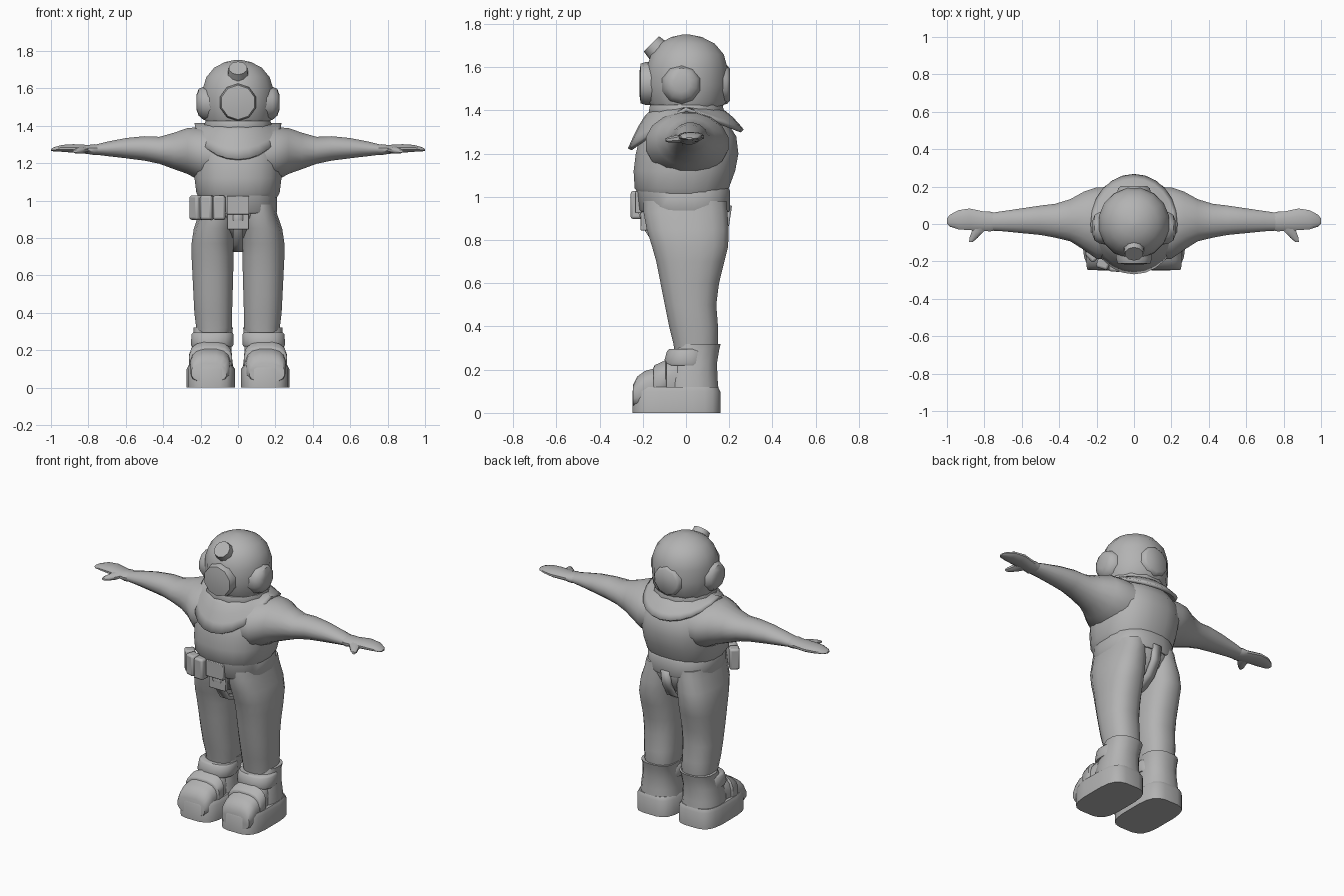
import bpy, bmesh, math
from mathutils import Vector

cube = bpy.data.objects.get("Cube")
if cube:
    bpy.data.objects.remove(cube, do_unlink=True)

grey = bpy.data.materials.new("plain_grey")
grey.use_nodes = True
colour = (0.45, 0.45, 0.45, 1)
grey.diffuse_color = colour
grey.node_tree.nodes["Principled BSDF"].inputs["Base Color"].default_value = colour
parts = []


def finish(name, bm):
    """Turn a bmesh into a named grey object."""
    bmesh.ops.recalc_face_normals(bm, faces=bm.faces)
    mesh = bpy.data.meshes.new(name)
    bm.to_mesh(mesh)
    bm.free()
    mesh.materials.append(grey)
    obj = bpy.data.objects.new(name, mesh)
    bpy.context.collection.objects.link(obj)
    parts.append(obj)
    return obj


def bridge(bm, rings, cap=True):
    """Skin a list of closed vertex rings."""
    for low, high in zip(rings, rings[1:]):
        for i in range(len(low)):
            j = i - 1
            bm.faces.new((low[j], low[i], high[i], high[j]))
    if cap:
        bm.faces.new(rings[0])
        bm.faces.new(rings[-1])


def loft(name, axis, sections, sides=16, power=2.0, side=1):
    """Skin rounded sections (position, low a, high a, low b, high b) along an axis."""
    order = {"x": (2, 0, 1), "y": (0, 2, 1), "z": (0, 1, 2)}[axis]
    bm = bmesh.new()
    rings = []
    for pos, a0, a1, b0, b1 in sections:
        ring = []
        for i in range(sides):
            t = math.tau * (i + 0.5) / sides
            c, s = math.cos(t), math.sin(t)
            a = (a0 + a1) / 2 + (a1 - a0) / 2 * math.copysign(abs(c) ** (2 / power), c)
            b = (b0 + b1) / 2 + (b1 - b0) / 2 * math.copysign(abs(s) ** (2 / power), s)
            local = (a, b, pos)
            x, y, z = (local[k] for k in order)
            ring.append(bm.verts.new((x * side, y, z)))
        rings.append(ring)
    bridge(bm, rings)
    return finish(name, bm)


def pair(name, axis, sections, **options):
    """Make left (+x) and right copies of a loft."""
    for label, side in (("left", 1), ("right", -1)):
        loft(f"{label}_{name}", axis, sections, side=side, **options)


def sym(pos, half, b0, b1):
    return (pos, -half, half, b0, b1)


def disc(pos, radius, a, b):
    return (pos, a - radius, a + radius, b - radius, b + radius)


# Torso and hips
loft("torso", "z", [
    sym(1.0, .2, -.21, .18), sym(1.04, .225, -.24, .2), sym(1.12, .235, -.245, .23),
    sym(1.2, .24, -.235, .245), sym(1.28, .235, -.215, .235),
    sym(1.35, .2, -.165, .19), sym(1.39, .16, -.13, .14)], sides=20, power=2.4)
loft("hips", "z", [
    sym(.8, .04, -.1, .12), sym(.85, .13, -.15, .17),
    sym(.92, .2, -.19, .195), sym(.98, .2, -.2, .19)], power=2.4)
loft("belt", "z", [sym(.93, .205, -.21, .2), sym(.94, .21, -.22, .205),
                   sym(1.03, .21, -.23, .205), sym(1.04, .2, -.22, .2)],
     sides=20, power=2.5)

# Arms
pair("arm", "x", [
    (.1, -.19, .2, 1.1, 1.38), (.2, -.19, .2, 1.1, 1.395),
    (.27, -.14, .175, 1.14, 1.39), (.34, -.095, .135, 1.165, 1.365),
    (.42, -.075, .11, 1.195, 1.342), (.5, -.06, .1, 1.212, 1.345),
    (.6, -.05, .085, 1.225, 1.335), (.7, -.04, .07, 1.237, 1.315),
    (.78, -.035, .058, 1.247, 1.295)])

# Gloves with a cuff, mitten and thumb
pair("glove", "x", [
    (.74, -.035, .06, 1.245, 1.3), (.77, -.042, .068, 1.242, 1.302),
    (.8, -.038, .068, 1.248, 1.298), (.88, -.035, .085, 1.255, 1.302),
    (.94, -.03, .075, 1.26, 1.298), (.985, -.015, .05, 1.262, 1.285),
    (1.0, .0, .03, 1.266, 1.276)], sides=12)
pair("thumb", "y", [
    (.0, .78, .87, 1.255, 1.295), (-.04, .8, .87, 1.25, 1.288),
    (-.075, .835, .882, 1.25, 1.28), (-.095, .86, .882, 1.255, 1.272)], sides=8)

# Trouser legs
pair("leg", "z", [
    (.25, .045, .22, -.05, .14), (.32, .03, .225, -.06, .15),
    (.4, .03, .235, -.08, .15), (.5, .027, .24, -.1, .142),
    (.6, .024, .245, -.12, .155), (.7, .022, .25, -.14, .18),
    (.77, .022, .25, -.16, .198), (.85, .015, .238, -.185, .2),
    (.93, .01, .21, -.2, .195), (.98, .01, .2, -.2, .19)], power=2.4)

# Boots: thick sole, rounded toe, ankle shaft and straps
pair("boot_sole", "z", [
    (0, .015, .275, -.25, .16), (.1, .015, .275, -.25, .16),
    (.12, .03, .265, -.24, .15)], sides=20, power=3.6)
pair("boot_toe", "y", [
    (-.245, .06, .25, .03, .13), (-.225, .045, .255, .02, .17),
    (-.19, .04, .258, .02, .195), (-.13, .038, .256, .02, .212),
    (-.08, .04, .25, .02, .245), (-.02, .05, .24, .02, .26),
    (.08, .05, .23, .02, .2)], power=2.8)
pair("boot_shaft", "z", [
    (.08, .02, .265, -.1, .155), (.16, .03, .258, -.1, .148),
    (.23, .035, .245, -.075, .145), (.29, .03, .238, -.055, .155),
    (.32, .025, .24, -.03, .162)], power=2.4)
pair("ankle_strap", "z", [
    (.22, .028, .25, -.1, .1), (.23, .022, .254, -.105, .1),
    (.285, .022, .25, -.09, .1), (.295, .03, .24, -.08, .09)], power=2.4)
pair("instep_strap", "y", [
    (-.15, .036, .26, .06, .213), (-.145, .03, .264, .06, .222),
    (-.095, .03, .262, .06, .245), (-.09, .036, .256, .06, .242)], power=2.8)

# Diving helmet with neck ring
loft("helmet", "z", [
    sym(1.4, .165, -.15, .155), sym(1.44, .185, -.175, .19),
    sym(1.52, .192, -.19, .197), sym(1.6, .192, -.185, .195),
    sym(1.66, .172, -.165, .178), sym(1.71, .13, -.125, .135),
    sym(1.74, .072, -.07, .075), sym(1.752, .015, -.015, .015)], sides=16)
loft("neck_ring", "z", [
    sym(1.385, .185, -.175, .18), sym(1.4, .187, -.178, .182),
    sym(1.425, .18, -.172, .175), sym(1.43, .17, -.16, .165)], sides=12)

# Helmet windows: front, rear, both sides and the small upper one
loft("front_window", "y", [
    disc(-.12, .1, 0, 1.525), disc(-.185, .1, 0, 1.525),
    disc(-.21, .092, 0, 1.525), disc(-.216, .05, 0, 1.525)], sides=10)
loft("rear_plate", "y", [
    disc(.13, .1, 0, 1.52), disc(.19, .09, 0, 1.52),
    disc(.203, .075, 0, 1.52)], sides=10)
pair("side_window", "x", [
    disc(.13, .1, -.02, 1.52), disc(.185, .088, -.02, 1.52),
    disc(.21, .072, -.02, 1.525), disc(.222, .04, -.02, 1.525)], sides=10)
bm = bmesh.new()
bmesh.ops.create_cone(bm, cap_ends=True, segments=10, radius1=.062, radius2=.05, depth=.085)
upper = finish("upper_window", bm)
upper.location = (0, -.13, 1.678)
upper.rotation_euler.x = math.radians(45)

# Breastplate collar: a saddle that droops at chest and back
bm = bmesh.new()
rings = []
for step in range(5):
    t = step / 4
    ring = []
    for i in range(24):
        a = math.tau * i / 24
        s = math.sin(a)
        drop = (.185 if s < 0 else .1) * abs(s)
        ring.append(bm.verts.new((
            math.cos(a) * (.16 + .07 * t),
            s * (.145 + .115 * t ** .85),
            1.405 - drop * t ** 1.25)))
    rings.append(ring)
bridge(bm, rings, cap=False)
collar = finish("breastplate_collar", bm)
solid = collar.modifiers.new("thickness", "SOLIDIFY")
solid.thickness = .02
solid.offset = 0


# Crotch strap looping from the buckle under to the back of the belt
def ribbon(name, path, half_width, thickness):
    bm = bmesh.new()
    rows = [[bm.verts.new((x, y, z)) for x in (-half_width, half_width)] for y, z in path]
    for a, b in zip(rows, rows[1:]):
        bm.faces.new((a[0], a[1], b[1], b[0]))
    obj = finish(name, bm)
    mod = obj.modifiers.new("thickness", "SOLIDIFY")
    mod.thickness = thickness
    mod.offset = 0


ribbon("crotch_strap", [(-.22, .96), (-.19, .86), (-.13, .77), (-.04, .735),
                        (.06, .74), (.14, .79), (.19, .87), (.203, .96)], .028, .02)


# Bevelled boxes for the buckle and belt pouches
def box(name, centre, size, turn=0, bevel=.012):
    bm = bmesh.new()
    bmesh.ops.create_cube(bm, size=1)
    bmesh.ops.scale(bm, vec=Vector(size), verts=bm.verts)
    obj = finish(name, bm)
    obj.location = centre
    obj.rotation_euler.z = math.radians(turn)
    mod = obj.modifiers.new("soft_edges", "BEVEL")
    mod.width = bevel
    mod.segments = 2


box("belt_buckle", (0, -.22, .975), (.12, .03, .1), bevel=.004)
box("crotch_plate", (0, -.195, .89), (.115, .03, .09), bevel=.004)
for name, x, y, turn in (("inner_pouch", -.1, -.225, -4), ("middle_pouch", -.165, -.21, -18),
                         ("outer_pouch", -.22, -.165, -50)):
    box(name, (x, y, .962), (.066, .06, .13), turn)

# Smooth shading with crisp edges
bpy.ops.object.select_all(action="DESELECT")
for obj in parts:
    obj.select_set(True)
bpy.context.view_layer.objects.active = parts[0]
bpy.ops.object.shade_smooth_by_angle(angle=math.radians(45))
